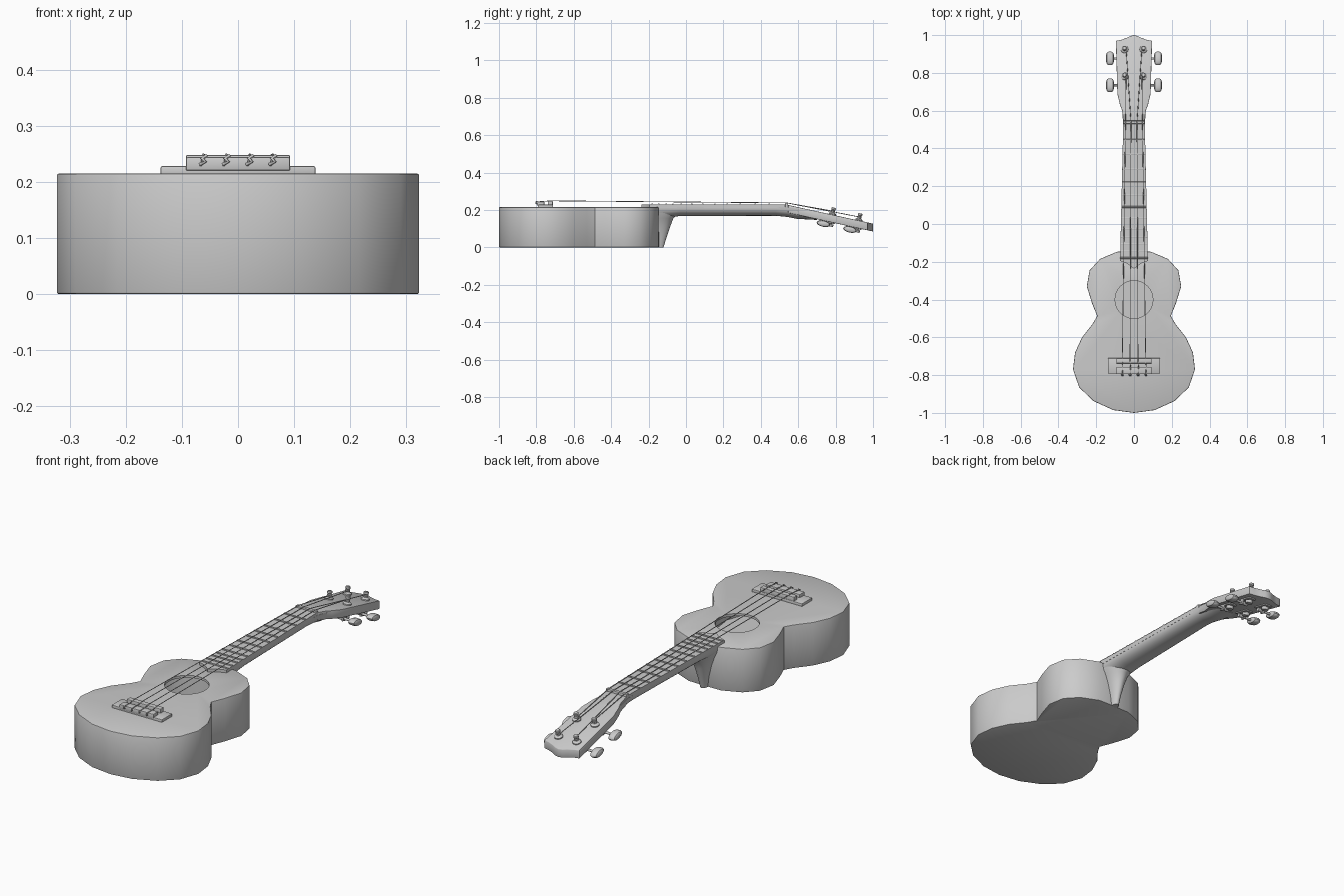
import bpy, bmesh
from math import sin, cos, pi, atan
from mathutils import Matrix, Vector

if "Cube" in bpy.data.objects:
    bpy.data.objects.remove(bpy.data.objects["Cube"])


def finish(ob, angle=40):
    bpy.ops.object.select_all(action='DESELECT')
    bpy.context.view_layer.objects.active = ob
    ob.select_set(True)
    for m in list(ob.modifiers):
        bpy.ops.object.modifier_apply(modifier=m.name)
    bpy.ops.object.shade_smooth_by_angle(angle=angle * pi / 180)
    return ob


def to_object(name, bm):
    bmesh.ops.recalc_face_normals(bm, faces=bm.faces)
    me = bpy.data.meshes.new(name)
    bm.to_mesh(me)
    bm.free()
    ob = bpy.data.objects.new(name, me)
    bpy.context.collection.objects.link(ob)
    return ob


def loft(name, rings):
    """Closed skin through equal-length rings, capped at both ends."""
    bm = bmesh.new()
    vs = [[bm.verts.new(p) for p in r] for r in rings]
    n = len(rings[0])
    for a, b in zip(vs, vs[1:]):
        for i in range(n):
            j = (i + 1) % n
            bm.faces.new((a[i], a[j], b[j], b[i]))
    bm.faces.new(vs[0])
    bm.faces.new(vs[-1])
    return to_object(name, bm)


def mirrored(half):
    return half + [(-x, y) for x, y in reversed(half) if x > 1e-6]


def prism(name, pts, bottom, top):
    f = lambda h, y: h(y) if callable(h) else h
    return loft(name, [[(x, y, f(h, y)) for x, y in pts] for h in (bottom, top)])


def bevel(ob, width, segments=2):
    m = ob.modifiers.new("bevel", 'BEVEL')
    m.width, m.segments = width, segments
    m.limit_method, m.angle_limit = 'ANGLE', pi / 3
    return ob


def box(name, x0, x1, y0, y1, z0, z1, bev=0.003):
    return finish(bevel(prism(name, [(x0, y0), (x1, y0), (x1, y1), (x0, y1)], z0, z1), bev))


def wire(name, pts, r):
    cu = bpy.data.curves.new(name, 'CURVE')
    cu.dimensions, cu.bevel_depth, cu.bevel_resolution, cu.use_fill_caps = '3D', r, 1, True
    sp = cu.splines.new('POLY')
    sp.points.add(len(pts) - 1)
    for p, q in zip(sp.points, pts):
        p.co = (*q, 1)
    ob = bpy.data.objects.new(name, cu)
    bpy.context.collection.objects.link(ob)


# hollow body with round sound hole
outline = [(0, -1), (.11, -.985), (.215, -.937), (.29, -.865), (.323, -.77), (.312, -.68),
           (.275, -.6), (.22, -.53), (.195, -.487), (.222, -.42), (.25, -.33),
           (.235, -.245), (.18, -.185), (.09, -.147), (0, -.145)]
outline = outline + [(-x, y) for x, y in reversed(outline[1:-1])]
body = bevel(prism("body", outline, 0, .215), .004)
cavity = prism("cavity_cutter", [(x * .95, -.56 + (y + .56) * .95) for x, y in outline], .01, .203)
hole = prism("hole_cutter", [(.1 * cos(i * pi / 20), -.4 + .1 * sin(i * pi / 20)) for i in range(40)],
             .15, .3)
for cutter in (cavity, hole):
    m = body.modifiers.new("cut", 'BOOLEAN')
    m.object, m.operation, m.solver = cutter, 'DIFFERENCE', 'EXACT'
finish(body)
for cutter in (cavity, hole):
    bpy.data.objects.remove(cutter)

# bridge: low plate, tie block and saddle
box("bridge_plate", -.138, .138, -.792, -.71, .21, .228)
box("tie_block", -.093, .093, -.795, -.757, .22, .244)
box("saddle", -.093, .093, -.738, -.712, .22, .248)

# fretboard with pointed end over the body
def board_half_width(y):
    return .0737 - (y + .195) * .0225

finish(prism("fretboard", mirrored([(0, -.237), (.018, -.222), (.042, -.207), (.0737, -.195),
                                    (.057, .53)]), .208, .229))
for i, y in enumerate((.445, .37, .29, .22, .155, .09, .03, -.025, -.07, -.105, -.145, -.18)):
    w = board_half_width(y)
    box(f"fret_{i + 1}", -w, w, y - .004, y + .004, .226, .234, .002)
box("nut", -.057, .057, .53, .546, .2, .237)

# neck: half-round cross-sections from the body to the head
def neck_ring(y, w, top, bottom, n=16):
    return [(w * cos(a), y, top - (top - bottom) * sin(a) ** .8)
            for a in (pi * i / n for i in range(n + 1))]

finish(loft("neck", [neck_ring(*s) for s in (
    (-.15, .072, .215, .15), (-.08, .071, .215, .162), (-.03, .07, .215, .168),
    (.48, .058, .215, .169), (.54, .058, .215, .163), (.59, .062, .208, .153),
    (.64, .07, .196, .15), (.7, .07, .186, .147))]))

# heel tapering down to the back edge of the body
def heel_ring(z, w, depth, n=14):
    return [(w * cos(a), -.155 + (depth + .155) * max(0, sin(a)) ** .9, z)
            for a in (pi * i / n for i in range(n + 1))]

finish(loft("heel", [heel_ring(*s) for s in (
    (0, .018, -.12), (.05, .024, -.105), (.11, .038, -.085), (.155, .054, -.068),
    (.18, .066, -.045), (.205, .071, -.03))]))

# tilted headstock
SLOPE = .22
def head_top(y):
    return .217 - (y - .59) * SLOPE

head_outline = mirrored([(.057, .546), (.062, .6), (.074, .63), (.088, .69), (.096, .97),
                         (.07, .974), (.04, .985), (.02, .995), (0, 1)])
finish(bevel(prism("headstock", head_outline, lambda y: head_top(y) - .042, head_top), .003))


# tuning machines: parts are placed in the tilted plane of the head
def tilted(y):
    return Matrix.Translation((0, y, head_top(y))) @ Matrix.Rotation(-atan(SLOPE), 4, 'X')


def round_part(name, frame, loc, profile, axis='Z', squash=1, n=16):
    """Turned part: profile is (radius, distance along axis); squash flattens it."""
    ob = loft(name, [[(r * cos(2 * pi * i / n) * squash, r * sin(2 * pi * i / n), h)
                      for i in range(n)] for r, h in profile])
    rot = Matrix.Rotation(pi / 2, 4, 'Y') if axis == 'X' else Matrix()
    ob.data.transform(frame @ Matrix.Translation(loc) @ rot)
    return finish(ob)


for y in (.782, .924):
    F = tilted(y)
    for side, s in (("left", -1), ("right", 1)):
        tag = f"{side}_{'lower' if y < .85 else 'upper'}"
        x = .05 * s
        round_part("post_" + tag, F, (x, 0, 0),
                   [(.02, -.001), (.02, .005), (.014, .01), (.009, .012), (.008, .024),
                    (.012, .028), (.012, .036), (.009, .039)])
        round_part("gear_" + tag, F, (x, 0, 0),
                   [(.016, -.064), (.018, -.06), (.018, -.05), (.008, -.05), (.008, -.04)])
        plate = box("plate_" + tag, x - .02, x + .02, -.06, .025, -.047, -.04, .002)
        plate.data.transform(F)
        lug = box("lug_" + tag, *sorted((x + .012 * s, x + .02 * s)), -.05, -.022, -.068, -.042, .002)
        lug.data.transform(F)
        round_part("shaft_" + tag, F, (x, -.036, -.057),
                   [(.009, -.016), (.009, .008), (.006, .009), (.006, .062)] if s > 0 else
                   [(.006, -.062), (.006, -.009), (.009, -.008), (.009, .016)], 'X')
        round_part("button_" + tag, F, (.127 * s, -.036, -.057),
                   [(.02, -.02), (.032, -.016), (.037, -.006), (.037, .006), (.032, .016), (.02, .02)],
                   'X', .45)

# strings: knot, saddle, nut and winding post
for i, (xb, xn, xp, yp) in enumerate(((-.062, -.045, -.042, .787), (-.021, -.016, -.042, .929),
                                      (.021, .016, .042, .929), (.062, .045, .042, .787))):
    wire(f"string_{i + 1}", [(xb + .004, -.757, .232), (xb - .004, -.797, .23), (xb, -.8, .244),
                             (xb + .003, -.757, .246), (xb, -.725, .249), (xn, .538, .238),
                             (xp, yp, head_top(yp) + .02)], .002)
    wire(f"knot_{i + 1}", [(xb - .006, -.796, .231), (xb + .004, -.803, .236), (xb - .002, -.802, .242),
                           (xb + .006, -.796, .247)], .003)
    px, py, pz = xp * .05 / .042, yp - .005, head_top(yp)
    wire(f"winding_{i + 1}", [tilted(py) @ Vector((px + .0095 * cos(t * pi / 5), .0095 * sin(t * pi / 5),
                                                   .014 + .0004 * t)) for t in range(26)], .002)
